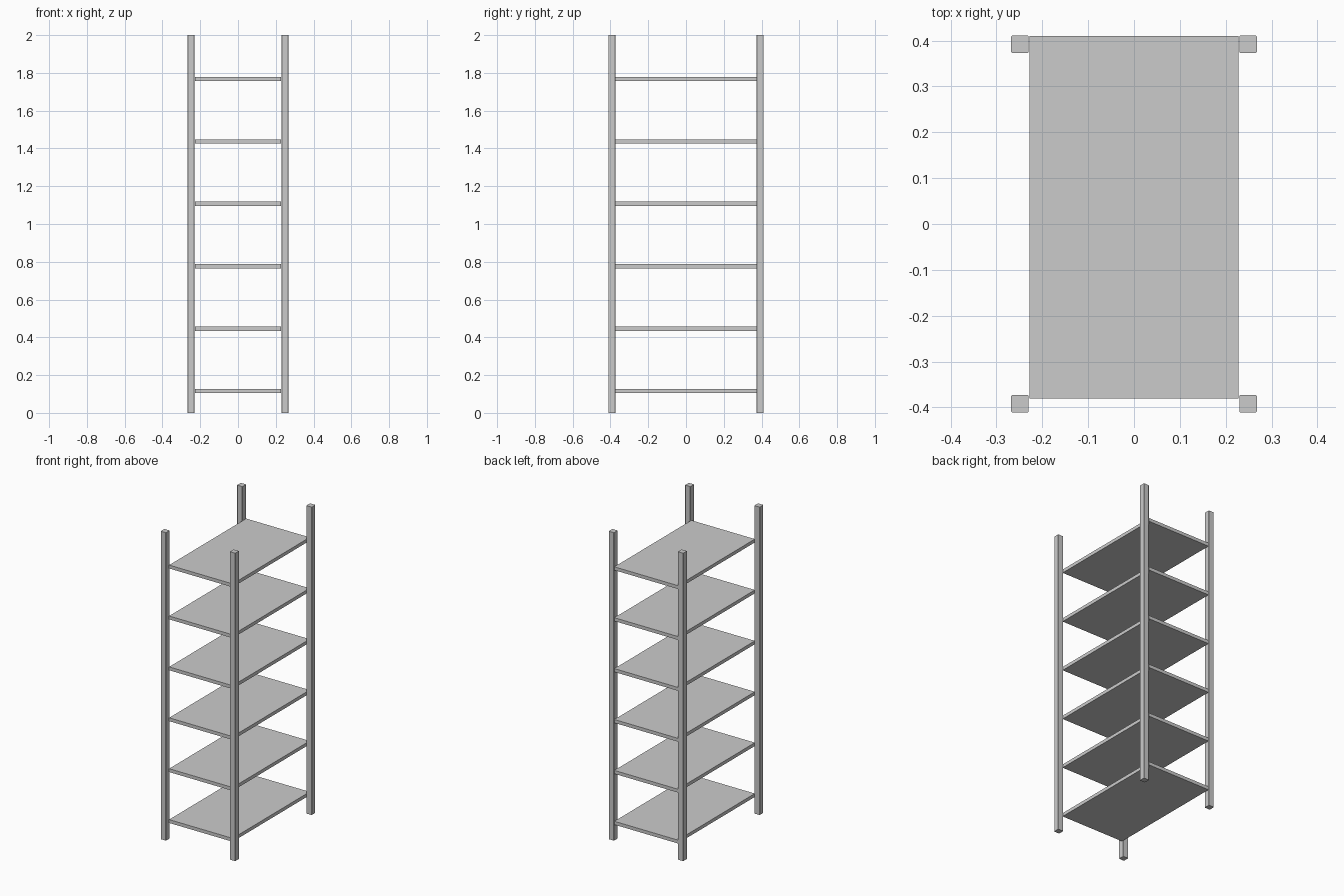
import bpy
import bmesh

if "Cube" in bpy.data.objects:
    bpy.data.objects.remove(bpy.data.objects["Cube"])


def box(name, x, y, z, corner=0.0):
    """Box from (min, max) ranges; corner softens the vertical edges."""
    bm = bmesh.new()
    bmesh.ops.create_cube(bm, size=1)
    for v in bm.verts:
        for i, (lo, hi) in enumerate((x, y, z)):
            v.co[i] = lo if v.co[i] < 0 else hi
    if corner:
        edges = [e for e in bm.edges
                 if abs(e.verts[0].co.z - e.verts[1].co.z) > 0.001]
        bmesh.ops.bevel(bm, geom=edges, offset=corner, segments=1,
                        affect='EDGES')
    mesh = bpy.data.meshes.new(name)
    bm.to_mesh(mesh)
    bm.free()
    obj = bpy.data.objects.new(name, mesh)
    bpy.context.collection.objects.link(obj)
    return obj


# Four corner posts
for side, sx in (("left", -1), ("right", 1)):
    for end, sy in (("front", -1), ("back", 1)):
        xs = sorted((sx * 0.230, sx * 0.268))
        ys = sorted((sy * 0.373, sy * 0.411))
        box(f"{end}_{side}_post", xs, ys, (0, 2), corner=0.002)

# Six evenly spaced shelf boards, flush with the back posts
for i in range(6):
    zc = 0.115 + i * 0.3306
    box(f"shelf_{i + 1}", (-0.228, 0.228), (-0.381, 0.410),
        (zc - 0.011, zc + 0.011))
